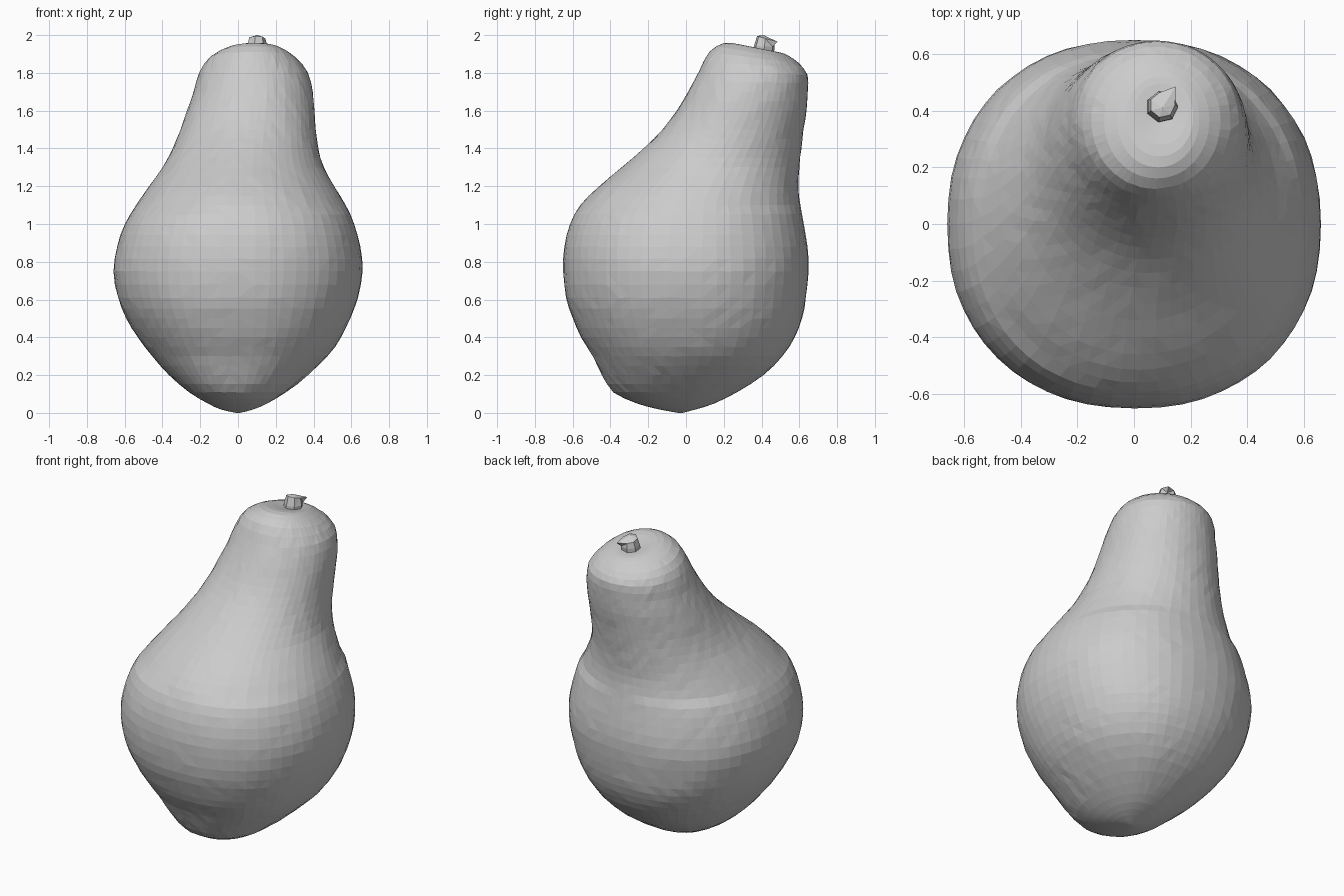
import bpy, bmesh, math, random
from mathutils import Vector

if "Cube" in bpy.data.objects:
    bpy.data.objects.remove(bpy.data.objects["Cube"])

random.seed(4)
SEGMENTS = 56
STEPS = 2

# Cross-sections: z, left x, right x, front y, back y, tilt towards the back
SECTIONS = [
    (0.00, -0.01, 0.01, -0.04, -0.02, 0),
    (0.018, -0.09, 0.08, -0.14, 0.05, 0),
    (0.05, -0.16, 0.155, -0.26, 0.15, 0),
    (0.11, -0.26, 0.255, -0.385, 0.27, 0),
    (0.20, -0.365, 0.37, -0.445, 0.41, 0),
    (0.30, -0.455, 0.475, -0.495, 0.51, 0),
    (0.40, -0.53, 0.545, -0.555, 0.575, 0),
    (0.50, -0.59, 0.595, -0.60, 0.615, 0),
    (0.61, -0.635, 0.635, -0.635, 0.635, 0),
    (0.75, -0.66, 0.66, -0.65, 0.65, 0),
    (0.88, -0.64, 0.648, -0.645, 0.643, 0),
    (1.00, -0.60, 0.615, -0.615, 0.622, 0),
    (1.10, -0.54, 0.57, -0.56, 0.605, 0),
    (1.20, -0.47, 0.51, -0.46, 0.595, 0),
    (1.30, -0.40, 0.455, -0.34, 0.60, 0),
    (1.40, -0.345, 0.425, -0.225, 0.61, 0),
    (1.50, -0.305, 0.412, -0.125, 0.622, 0),
    (1.60, -0.27, 0.405, -0.05, 0.637, 0),
    (1.70, -0.235, 0.395, 0.01, 0.645, 0),
    (1.80, -0.205, 0.37, 0.07, 0.643, 0.04),
    (1.88, -0.15, 0.305, 0.125, 0.60, 0.13),
    (1.925, -0.06, 0.23, 0.20, 0.54, 0.19),
    (1.93, 0.00, 0.19, 0.28, 0.495, 0.20),
    (1.918, 0.07, 0.13, 0.37, 0.43, 0.15),
]


def spline(a, b, c, d, t):
    return tuple(0.5 * (2 * q + (r - p) * t + (2 * p - 5 * q + 4 * r - s) * t * t
                        + (3 * q - p - 3 * r + s) * t ** 3)
                 for p, q, r, s in zip(a, b, c, d))


def make_object(name, bm):
    bmesh.ops.recalc_face_normals(bm, faces=bm.faces)
    mesh = bpy.data.meshes.new(name)
    bm.to_mesh(mesh)
    bm.free()
    obj = bpy.data.objects.new(name, mesh)
    bpy.context.collection.objects.link(obj)
    return obj


def loft(bm, rings):
    loops = [[bm.verts.new(p) for p in ring] for ring in rings]
    for low, high in zip(loops, loops[1:]):
        n = len(low)
        for i in range(n):
            j = (i + 1) % n
            bm.faces.new((low[i], low[j], high[j], high[i]))
    bm.faces.new(loops[0][::-1])
    bm.faces.new(loops[-1])


def section_ring(z, xl, xr, yf, yb, tilt):
    cx, cy = (xl + xr) / 2, (yf + yb) / 2
    rx, ry = (xr - xl) / 2, (yb - yf) / 2
    power = 2 / (2.2 if z < 1.1 else 2.05)
    points = []
    for i in range(SEGMENTS):
        a = 2 * math.pi * i / SEGMENTS
        c, s = math.cos(a), math.sin(a)
        x = rx * math.copysign(abs(c) ** power, c)
        y = ry * math.copysign(abs(s) ** power, s)
        points.append(Vector((cx + x, cy + y, z - tilt * y)))
    return points


# Pear body: lopsided lofted skin with fine, slightly uneven facets
last = len(SECTIONS) - 1
rings = []
for k in range(last):
    nearby = [SECTIONS[min(max(k + o, 0), last)] for o in (-1, 0, 1, 2)]
    rings += [section_ring(*spline(*nearby, s / STEPS)) for s in range(STEPS)]
rings.append(section_ring(*SECTIONS[-1]))
for ring in rings[6:-6]:
    for p in ring:
        p += Vector([random.uniform(-0.0015, 0.0015) for _ in range(3)])
bm = bmesh.new()
loft(bm, rings)
bmesh.ops.triangulate(bm, faces=bm.faces)
make_object("pear_body", bm)

# Stem: short, crooked, coarse-faceted stub
bm = bmesh.new()
stem_rings = []
for z, cx, cy, r, lean in ((1.89, 0.095, 0.41, 0.055, 0.0),
                           (1.94, 0.10, 0.415, 0.056, 0.05),
                           (1.982, 0.10, 0.42, 0.045, 0.30)):
    stem_rings.append([(cx + r * math.cos(i * math.tau / 7), cy + r * math.sin(i * math.tau / 7),
                        z - lean * r * math.sin(i * math.tau / 7)) for i in range(7)])
loft(bm, stem_rings)
cap = max(bm.faces, key=lambda f: f.calc_center_median().z)
tip = bmesh.ops.poke(bm, faces=[cap])["verts"][0]
tip.co = (0.10, 0.41, 2.0)
corner = max(bm.verts, key=lambda v: v.co.y + v.co.x + v.co.z)
corner.co = (0.147, 0.485, 1.965)
bmesh.ops.triangulate(bm, faces=bm.faces)
make_object("stem", bm)
